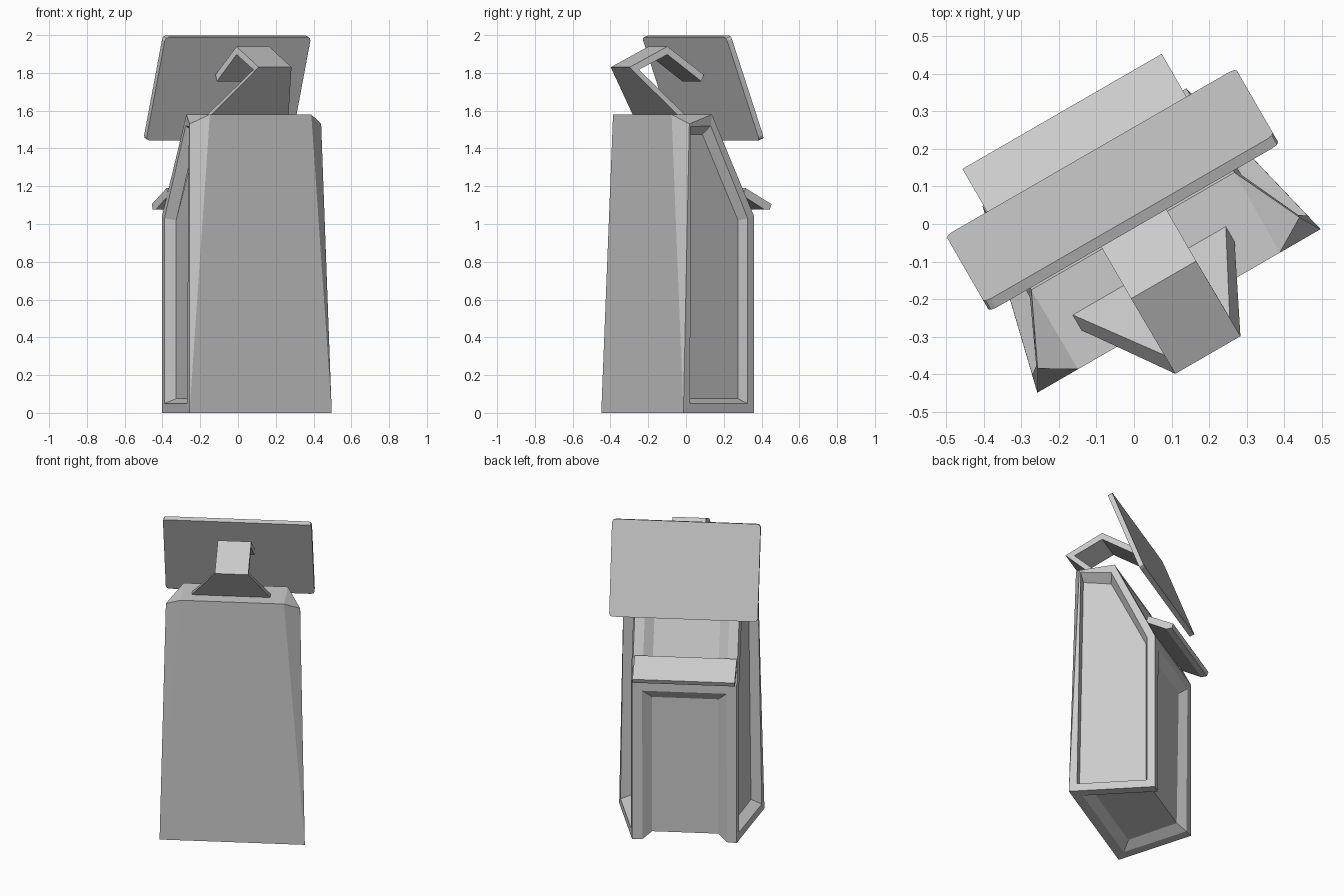
import bpy, bmesh
from math import radians
from mathutils import Matrix

if "Cube" in bpy.data.objects:
    bpy.data.objects.remove(bpy.data.objects["Cube"])

# whole kiosk is turned 30 degrees about z; parts are modelled square to the axes
PLACE = Matrix.Rotation(radians(30), 4, 'Z') @ Matrix.Translation((-0.012, 0, 0))


def finish(name, bm):
    bmesh.ops.transform(bm, matrix=PLACE, verts=bm.verts)
    me = bpy.data.meshes.new(name)
    bm.to_mesh(me)
    bm.free()
    ob = bpy.data.objects.new(name, me)
    bpy.context.collection.objects.link(ob)
    return ob


def loft_x(name, profile):
    """Solid across x from side profile points (centre x, half width, y, z)."""
    bm = bmesh.new()
    right = [bm.verts.new((c + w, y, z)) for c, w, y, z in profile]
    left = [bm.verts.new((c - w, y, z)) for c, w, y, z in profile]
    n = len(profile)
    for i in range(n):
        j = (i + 1) % n
        bm.faces.new((right[i], right[j], left[j], left[i]))
    bm.faces.new(right)
    bm.faces.new(left[::-1])
    bmesh.ops.recalc_face_normals(bm, faces=bm.faces)
    return finish(name, bm)


# cabinet: tapered body with cut front corners and sloped upper back
bm = bmesh.new()
half = dict(A=(.435, -.26, 0), B=(.402, -.205, 1.53), C=(.31, -.26, 1.58),
            D=(.312, -.015, 1.58), E=(.313, .243, 1.04), F=(.313, .243, 0))
# side recess: rim outline, then the sunken panel outline
rim = [(.423, -.212, .05), (.324, .197, .05), (.324, .197, 1.03),
       (.325, -.03, 1.52), (.402, -.197, 1.515)]
panel = [(.358, -.22, .075), (.268, .17, .075), (.268, .17, 1.02),
         (.272, -.05, 1.475), (.345, -.2, 1.475)]
for k, (x, y, z) in list(half.items()):
    half[k.lower()] = (-x, y, z)
V = {k: bm.verts.new(co) for k, co in half.items()}
F = {s: bm.faces.new([V[c] for c in s])
     for s in ("ACca", "CDdc", "DEed", "EFfe", "FAaf", "ABC", "abc", "BDC", "bdc")}
for sign, ring in ((1, "AFEDB"), (-1, "afedb")):
    loops = [[V[c] for c in ring]]
    for pts in (rim, panel):
        loops.append([bm.verts.new((sign * x, y, z)) for x, y, z in pts])
    for a, b in zip(loops, loops[1:]):
        for i in range(5):
            j = (i + 1) % 5
            bm.faces.new((a[i], a[j], b[j], b[i]))
    bm.faces.new(loops[-1])
bmesh.ops.recalc_face_normals(bm, faces=bm.faces)

# recessed panels with sloped walls: upper slope, and back + underside
for thick, depth in ((.06, 0), (.055, -.035)):
    bmesh.ops.inset_individual(bm, faces=[F["DEed"]], thickness=thick,
                               depth=depth, use_even_offset=True)
    bmesh.ops.inset_region(bm, faces=[F["EFfe"], F["FAaf"]], thickness=thick,
                           depth=depth, use_boundary=True, use_even_offset=True)
finish("cabinet", bm)

# folded neck, flared at its foot
loft_x("neck", [(-.015, .235, -.175, 1.58), (.008, .1, -.40, 1.83), (.006, .1, -.168, 1.94),
                (.006, .1, .055, 1.79), (.006, .1, .04, 1.755), (.006, .1, -.168, 1.897),
                (.008, .1, -.343, 1.817), (-.015, .235, -.128, 1.58)])

# keyboard shelf
loft_x("shelf", [(-.004, .306, .197, 1.19), (-.004, .306, .355, 1.105),
                 (-.004, .306, .345, 1.078), (-.004, .306, .31, 1.078),
                 (-.004, .306, .18, 1.15)])

# tilted screen with trimmed corners
bm = bmesh.new()
bmesh.ops.create_cube(bm, size=1, matrix=Matrix.Diagonal((.89, .03, .585, 1)))
corners = [e for e in bm.edges
           if abs(e.verts[0].co.y - e.verts[1].co.y) > .01]
bmesh.ops.bevel(bm, geom=corners, offset=.02, segments=2, profile=.5, affect='EDGES')
bmesh.ops.transform(bm, verts=bm.verts, matrix=Matrix.Translation((.008, .107, 1.72))
                    @ Matrix.Rotation(radians(20.5), 4, 'X'))
finish("screen", bm)
